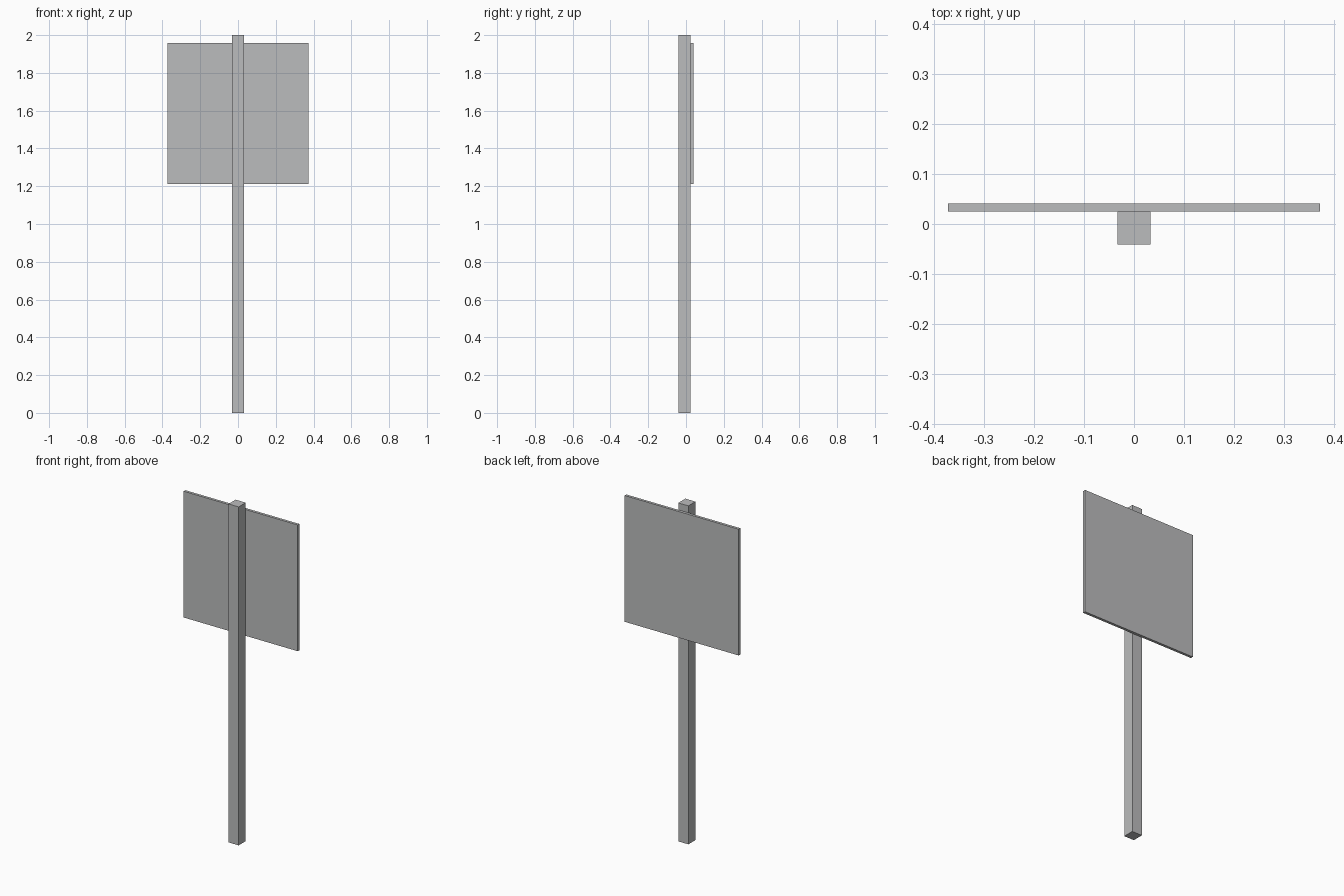
import bpy
import bmesh
from mathutils import Matrix, Vector

cube = bpy.data.objects.get("Cube")
if cube:
    bpy.data.objects.remove(cube, do_unlink=True)

# Single plain grey
grey = bpy.data.materials.new("plain_grey")
grey.use_nodes = True
colour = (0.5, 0.505, 0.51, 1.0)
grey.diffuse_color = colour
grey.node_tree.nodes["Principled BSDF"].inputs["Base Color"].default_value = colour


def box(name, low, high):
    """Axis-aligned box between two opposite corners."""
    low, high = Vector(low), Vector(high)
    bm = bmesh.new()
    bmesh.ops.create_cube(
        bm, size=1.0,
        matrix=Matrix.Translation((low + high) / 2) @ Matrix.Diagonal((*(high - low), 1.0)))
    mesh = bpy.data.meshes.new(name)
    bm.to_mesh(mesh)
    bm.free()
    mesh.materials.append(grey)
    obj = bpy.data.objects.new(name, mesh)
    bpy.context.collection.objects.link(obj)
    return obj


POST_HALF = 0.033
BOARD_HALF = 0.373
FRONT, JOINT, BACK = -0.041, 0.025, 0.041

# Square post, full height
box("post", (-POST_HALF, FRONT, 0.0), (POST_HALF, JOINT, 2.0))

# Thin square board fixed to the back of the post
box("sign_board", (-BOARD_HALF, JOINT, 1.213), (BOARD_HALF, BACK, 1.959))
